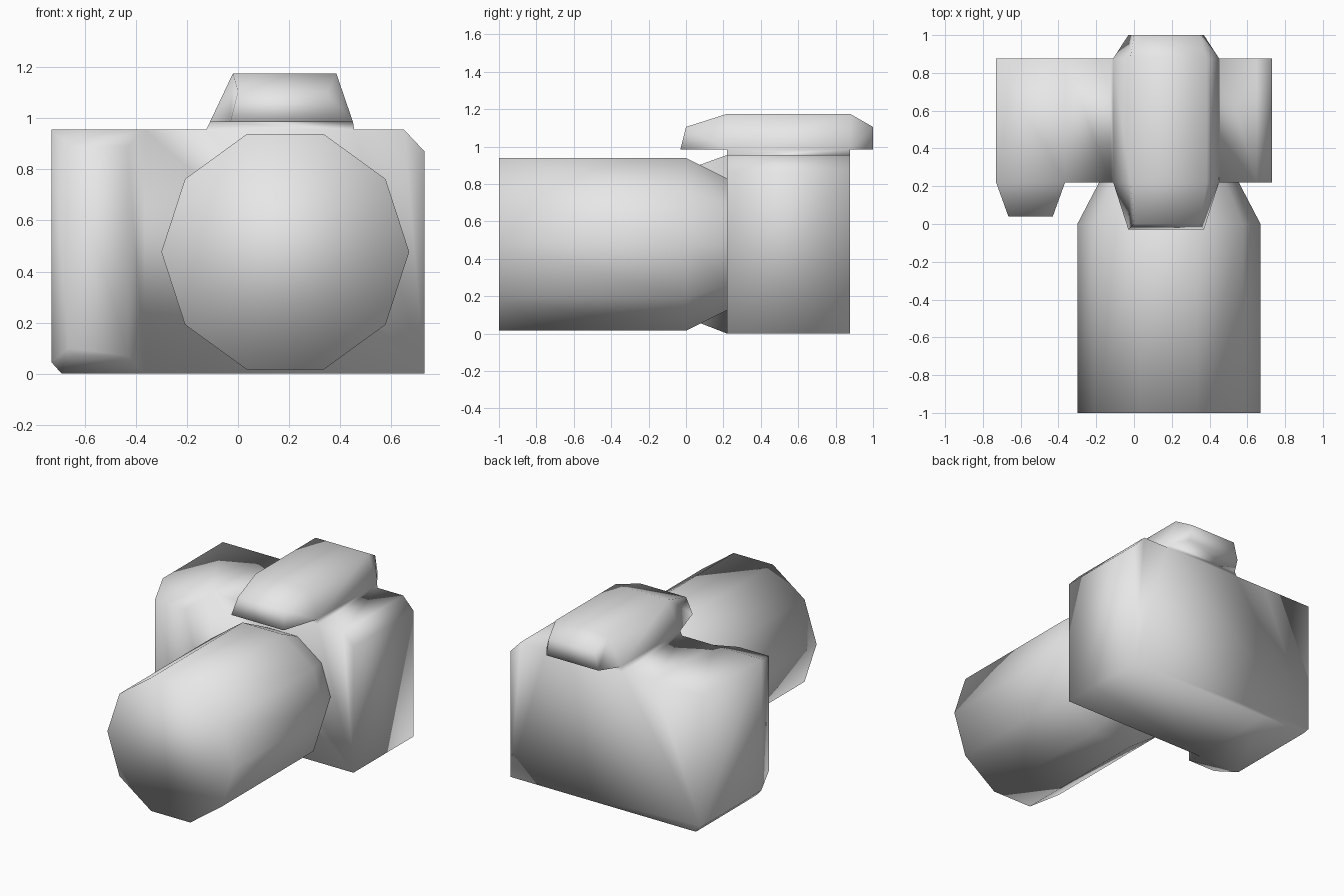
import bpy, bmesh, math

cube = bpy.data.objects.get("Cube")
if cube:
    bpy.data.objects.remove(cube, do_unlink=True)

grey = bpy.data.materials.new("plain_grey")
grey.use_nodes = True
grey.diffuse_color = (0.8, 0.8, 0.8, 1)
for node in grey.node_tree.nodes:
    if node.type == "BSDF_PRINCIPLED":
        node.inputs["Base Color"].default_value = grey.diffuse_color


def finish(name, bm):
    """Turn a bmesh into a smooth shaded grey object."""
    bmesh.ops.recalc_face_normals(bm, faces=bm.faces[:])
    for face in bm.faces:
        face.smooth = True
    mesh = bpy.data.meshes.new(name)
    bm.to_mesh(mesh)
    bm.free()
    mesh.materials.append(grey)
    bpy.context.collection.objects.link(bpy.data.objects.new(name, mesh))


def loft(bm, start, end, close_end=True):
    """Join two matching loops of verts with quads, then cap the end."""
    for i in range(len(start)):
        j = (i + 1) % len(start)
        bm.faces.new((start[i], start[j], end[j], end[i]))
    if close_end:
        bm.faces.new(end)


FRONT, BACK = 0.22, 0.877

# Body outline (x, z), including the viewfinder bump on top
outline = [(-0.69, 0), (-0.365, 0), (0.73, 0), (0.73, 0.87), (0.65, 0.955),
           (0.455, 0.955), (0.45, 0.985), (0.385, 1.175), (-0.02, 1.175),
           (-0.11, 0.985), (-0.125, 0.955), (-0.365, 0.955),
           (-0.73, 0.955), (-0.73, 0.045)]
bm = bmesh.new()
front = [bm.verts.new((x, FRONT, z)) for x, z in outline]
back = [bm.verts.new((x, BACK, z)) for x, z in outline]
loft(bm, front, back, close_end=False)

# Flat panels: front beside the grip, viewfinder neck, whole back
panel, neck = (1, 2, 3, 4, 5, 10, 11), (5, 6, 9, 10)
bm.faces.new([front[i] for i in panel])
bm.faces.new([back[i] for i in (0,) + panel + (12, 13)])
for side in (front, back):
    bm.faces.new([side[i] for i in neck])

# Viewfinder ends, overhanging the body at the front and back
finder = (6, 7, 8, 9)
for side, low_y, high_y in ((front, -0.03, 0), (back, 1, 1)):
    tip = [bm.verts.new(p) for p in ((0.37, low_y, 0.985), (0.35, high_y, 1.105),
                                     (0, high_y, 1.105), (-0.03, low_y, 0.985))]
    loft(bm, [side[i] for i in finder], tip)

# Tapered hand grip
grip = [bm.verts.new((x, 0.04, z)) for x, z in
        ((-0.64, 0.07), (-0.43, 0.07), (-0.43, 0.89), (-0.665, 0.89), (-0.665, 0.1))]
loft(bm, [front[i] for i in (0, 1, 11, 12, 13)], grip)
finish("camera_body", bm)

# Ten-sided lens barrel narrowing into the body
bm = bmesh.new()
rings = []
for y, radius in ((FRONT, 0.37), (0, 0.485), (-1, 0.485)):
    rings.append([bm.verts.new((0.185 + radius * math.cos(i * math.tau / 10), y,
                                0.477 + radius * math.sin(i * math.tau / 10)))
                  for i in range(10)])
loft(bm, rings[0], rings[1], close_end=False)
loft(bm, rings[1], rings[2])
finish("lens", bm)
